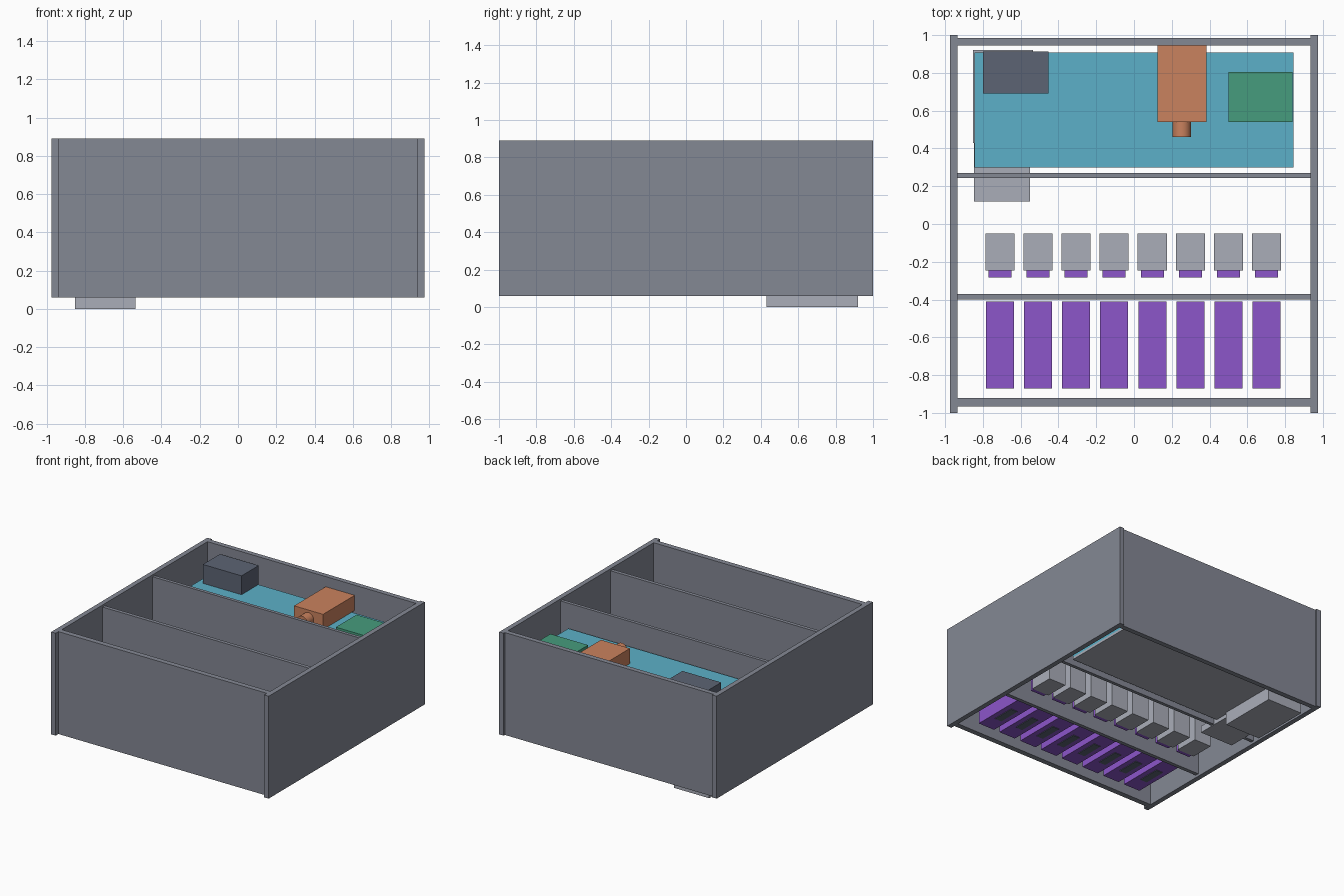
import bpy, bmesh, math
from mathutils import Matrix

if "Cube" in bpy.data.objects:
    bpy.data.objects.remove(bpy.data.objects["Cube"])


def material(name, rgb):
    """Flat colour given as 0-255 sRGB, stored linear."""
    m = bpy.data.materials.new(name)
    lin = [((c / 255 + 0.055) / 1.055) ** 2.4 for c in rgb]
    m.diffuse_color = (*lin, 1)
    m.use_nodes = True
    m.node_tree.nodes["Principled BSDF"].inputs["Base Color"].default_value = m.diffuse_color
    return m


PANEL = material("panel grey", (132, 136, 148))
LIGHT = material("light grey", (170, 174, 185))
TEAL = material("teal", (92, 176, 200))
ORANGE = material("orange", (202, 130, 94))
GREEN = material("green", (70, 156, 125))
PURPLE = material("purple", (140, 86, 202))
SLATE = material("dark slate", (92, 100, 116))


def finish(name, bm, mat):
    mesh = bpy.data.meshes.new(name)
    bm.to_mesh(mesh)
    bm.free()
    mesh.materials.append(mat)
    ob = bpy.data.objects.new(name, mesh)
    bpy.context.collection.objects.link(ob)
    return ob


def box(name, x, y, z, mat):
    """Box from (low, high) pairs on each axis."""
    bm = bmesh.new()
    size = [b - a for a, b in (x, y, z)]
    mid = [(a + b) / 2 for a, b in (x, y, z)]
    bmesh.ops.create_cube(bm, size=1,
                          matrix=Matrix.Translation(mid) @ Matrix.Diagonal((*size, 1)))
    return finish(name, bm, mat)


# Open cabinet: two sides, front and back panels
wall_z = (0.06, 0.89)
for side, x in (("left", (-0.975, -0.935)), ("right", (0.935, 0.975))):
    box(side + "_panel", x, (-1, 1), wall_z, PANEL)
inner_x = (-0.935, 0.935)
box("front_panel", inner_x, (-0.965, -0.922), wall_z, PANEL)
box("back_panel", inner_x, (0.945, 0.985), wall_z, PANEL)

# Cross dividers
box("front_divider", inner_x, (-0.40, -0.37), (0.08, 0.873), PANEL)
box("rear_divider", inner_x, (0.243, 0.27), (0.08, 0.873), PANEL)

# Rear tank on its base plate
tank_x, tank_y = (-0.845, 0.845), (0.30, 0.908)
box("tank_base", tank_x, tank_y, (0.105, 0.125), LIGHT)
box("tank", tank_x, tank_y, (0.125, 0.685), TEAL)

# Outlet tray and spout under the tank
box("outlet_tray", (-0.852, -0.535), (0.43, 0.92), (0, 0.105), LIGHT)
box("outlet_spout", (-0.848, -0.55), (0.12, 0.43), (0.075, 0.13), LIGHT)

# Units standing on the tank
box("control_box", (-0.80, -0.453), (0.692, 0.912), (0.685, 0.838), SLATE)
box("pump_body", (0.125, 0.385), (0.54, 0.945), (0.685, 0.808), ORANGE)
box("circuit_unit", (0.50, 0.838), (0.54, 0.805), (0.685, 0.735), GREEN)

# Round pump nozzle
bm = bmesh.new()
bmesh.ops.create_cone(bm, cap_ends=True, segments=32, radius1=0.048, radius2=0.048,
                      depth=0.08, matrix=Matrix.Translation((0.253, 0.50, 0.74))
                      @ Matrix.Rotation(math.pi / 2, 4, 'X'))
nozzle = finish("pump_nozzle", bm, ORANGE)
bpy.context.view_layer.objects.active = nozzle
nozzle.select_set(True)
bpy.ops.object.shade_smooth_by_angle()

# Eight repeated dispensing lanes
for i in range(8):
    cx = -0.71 + 0.2017 * i
    n = str(i + 1)
    box("hopper_" + n, (cx - 0.074, cx + 0.074), (-0.872, -0.41), (0.10, 0.55), PURPLE)
    box("hopper_slot_" + n, (cx - 0.03, cx + 0.03), (-0.735, -0.55), (0.095, 0.10), SLATE)
    box("motor_" + n, (cx - 0.077, cx + 0.077), (-0.247, -0.05), (0.12, 0.42), LIGHT)
    box("motor_coupler_" + n, (cx - 0.061, cx + 0.061), (-0.283, -0.247), (0.125, 0.36), PURPLE)
